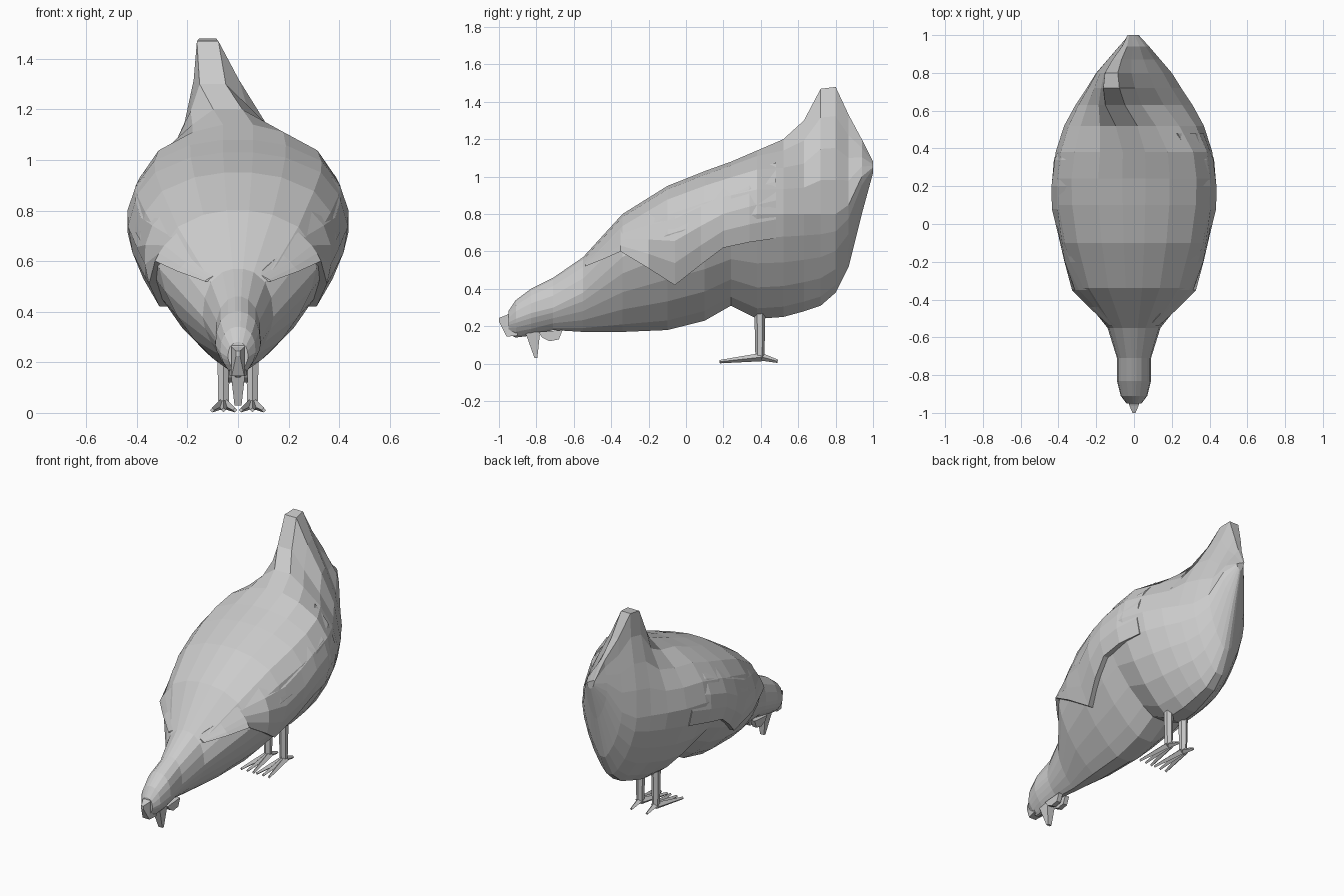
import bpy
import bmesh
from mathutils import Vector

if "Cube" in bpy.data.objects:
    bpy.data.objects.remove(bpy.data.objects["Cube"])

# body stations: y, top z, bottom z, half width, widest z, tail blend, lean in x
STATIONS = [
    (-.95, .28, .16, .04, .22, 0, 0), (-.91, .34, .14, .07, .24, 0, 0),
    (-.83, .40, .15, .09, .27, 0, 0), (-.71, .46, .18, .09, .30, 0, 0),
    (-.55, .57, .17, .14, .38, 0, 0), (-.34, .80, .17, .31, .57, 0, 0),
    (-.10, .95, .18, .39, .69, 0, 0), (.10, 1.03, .23, .425, .75, 0, 0),
    (.24, 1.08, .31, .43, .78, 0, 0), (.38, 1.14, .24, .415, .80, .1, 0),
    (.52, 1.20, .25, .37, .80, .5, -.04), (.63, 1.30, .28, .31, .80, .9, -.10),
    (.72, 1.47, .31, .25, .80, 1, -.12), (.80, 1.48, .38, .20, .80, 1, -.12),
    (.87, 1.33, .52, .14, .85, 1, -.09), (.94, 1.20, .80, .08, 1.0, 1, -.05),
    (1.0, 1.08, 1.02, .025, 1.05, 1, -.03)]
LOWER = [(.12, -1), (.30, -.9), (.56, -.7), (.77, -.47), (.93, -.22)]
UPPER = [(1, 0), (.94, .4), (.77, .72), (.44, .93), (.14, 1)]
TAIL = [(1, 0), (.88, .27), (.64, .52), (.36, .77), (.17, 1)]


def make(name, verts, faces):
    me = bpy.data.meshes.new(name)
    bm = bmesh.new()
    vs = [bm.verts.new(v) for v in verts]
    for f in faces:
        bm.faces.new([vs[i] for i in f])
    bmesh.ops.recalc_face_normals(bm, faces=bm.faces)
    bm.to_mesh(me)
    bm.free()
    ob = bpy.data.objects.new(name, me)
    bpy.context.collection.objects.link(ob)
    return ob


def loft(name, rings):
    n = len(rings[0])
    faces = [(k*n+i, k*n+(i+1) % n, (k+1)*n+(i+1) % n, (k+1)*n+i)
             for k in range(len(rings)-1) for i in range(n)]
    faces += [tuple(range(n)), tuple((len(rings)-1)*n+i for i in range(n))]
    return make(name, [p for r in rings for p in r], faces)


def half_section(st):
    y, top, bot, w, mid, t, lean = st
    pts = [(w*a, mid + (mid-bot)*b) for a, b in LOWER]
    for (a, b), (c, d) in zip(UPPER, TAIL):
        pts.append((w*(a+(c-a)*t), mid + (top-mid)*(b+(d-b)*t)))
    return pts


def station_at(y):
    for p, q in zip(STATIONS, STATIONS[1:]):
        if p[0] <= y <= q[0]:
            f = (y-p[0])/(q[0]-p[0])
            return [a+(b-a)*f for a, b in zip(p, q)]


def width_at(st, z):
    pts = half_section(st)
    for (x0, z0), (x1, z1) in zip(pts, pts[1:]):
        if z0 <= z <= z1:
            return x0+(x1-x0)*(z-z0)/(z1-z0)
    return pts[-1][0]


# body with neck, head and leaning tail
rings = []
for st in STATIONS:
    y, top, bot, w, mid, t, lean = st
    half = half_section(st)
    ring = half + [(-x, z) for x, z in reversed(half)]
    rings.append([(x + lean*max(0, (z-mid)/(top-mid))**1.3, y, z) for x, z in ring])
loft("body", rings)

# wings: y, lower edge z, lift of the lower edge
WING = [(-.54, .52, .01), (-.44, .56, .02), (-.35, .60, .03), (-.2, .51, .03),
        (-.06, .42, .03), (.08, .53, .03), (.2, .62, .03), (.34, .65, .02), (.48, .67, .003)]
for side, label in ((1, "left_wing"), (-1, "right_wing")):
    wing_rings = []
    for y, e, lift in WING:
        st = station_at(y)
        hi = max(e+.03, st[4]+.72*(st[1]-st[4]))
        outer, inner = [], []
        for k in range(5):
            f = k/4
            z = e+(hi-e)*f
            x = width_at(st, z)
            outer.append((side*(x+lift*(1-f)+.004*(1-f)-.004*f), y, z))
            inner.append((side*max(.01, x-.03), y, z - .01*f))
        wing_rings.append(outer + inner[::-1])
    loft(label, wing_rings)


def tube(name, a, b, ra, rb, sides=6):
    a, b = Vector(a), Vector(b)
    q = (b-a).to_track_quat('Z', 'Y')
    bpy.ops.mesh.primitive_cone_add(vertices=sides, radius1=ra, radius2=rb,
                                    depth=(b-a).length, location=(a+b)/2,
                                    rotation=q.to_euler())
    bpy.context.object.name = name


def box_ring(y, w, z0, z1):
    return [(-w, y, z0), (w, y, z0), (w, y, z1), (-w, y, z1)]


# comb on the brow, beak pointing down, wattles
loft("comb", [box_ring(-.90, .035, .15, .30), box_ring(-.96, .025, .145, .26),
              box_ring(-1.0, .008, .225, .245)])
make("beak", [(-.03, -.86, .17), (.03, -.86, .17), (.03, -.78, .17), (-.03, -.78, .17),
              (-.014, -.81, .03), (.014, -.81, .03), (.014, -.795, .03), (-.014, -.795, .03)],
     [(0, 1, 2, 3), (4, 5, 6, 7)] + [(i, (i+1) % 4, (i+1) % 4+4, i+4) for i in range(4)])
for s in (1, -1):
    x = s*.025
    loft("wattle", [[(x+dx, y, z) for dx, y, z in r] for r in (
        [(-.015, -.79, .17), (-.015, -.77, .14), (-.015, -.73, .12), (-.015, -.68, .13), (-.015, -.66, .18)],
        [(.015, -.79, .17), (.015, -.77, .14), (.015, -.73, .12), (.015, -.68, .13), (.015, -.66, .18)])])

# legs and feet
for s in (1, -1):
    x = s*.057
    tube("leg", (x, .395, .03), (x, .395, .30), .024, .03)
    for spread in (-.045, 0, .045):
        tube("front_toe", (x+spread*.2, .40, .035), (x+spread, .18, .011), .022, .009, 4)
    tube("rear_toe", (x, .39, .04), (x, .49, .013), .022, .009, 4)
